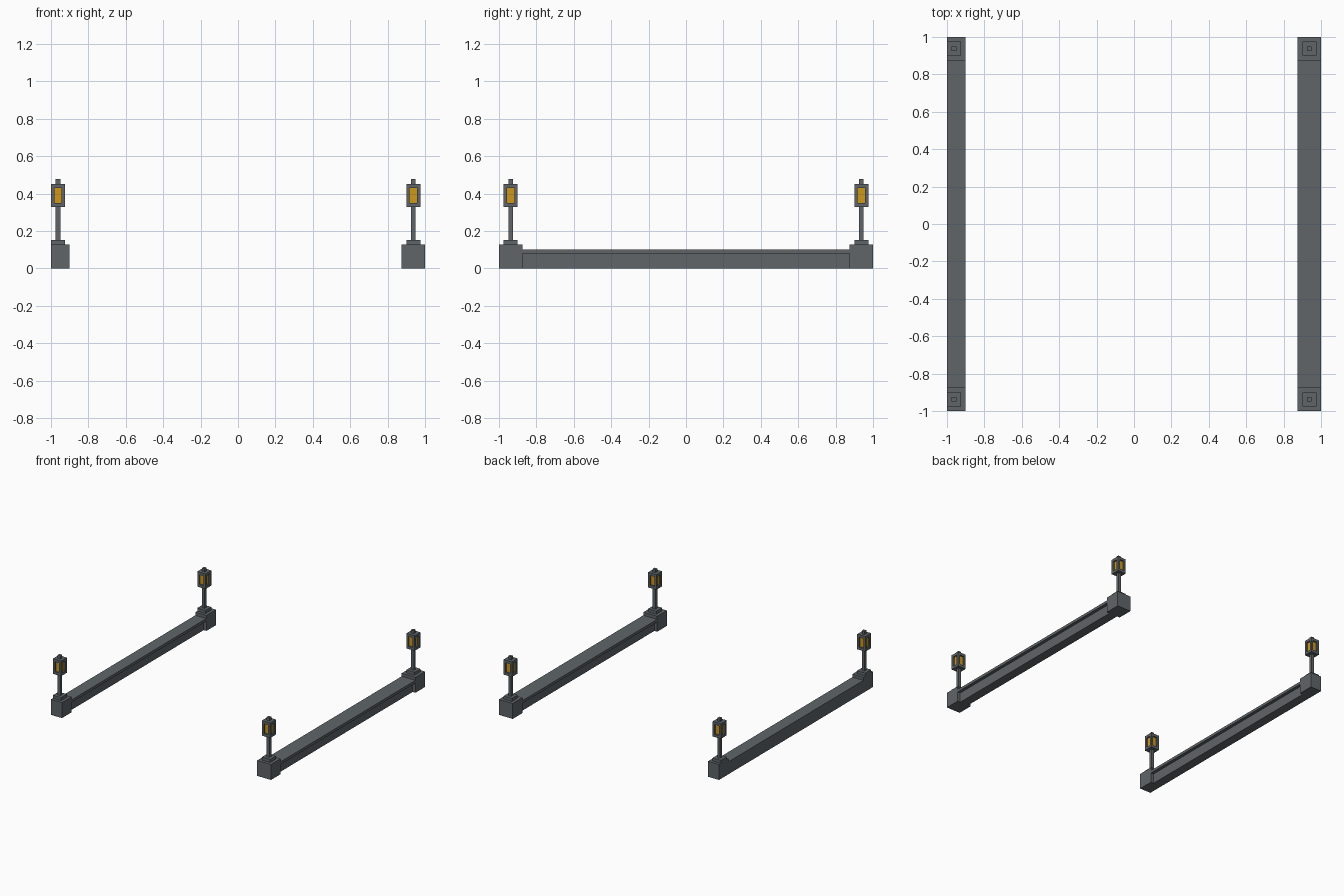
import bpy, bmesh
from mathutils import Vector

if "Cube" in bpy.data.objects:
    bpy.data.objects.remove(bpy.data.objects["Cube"])


def material(name, rgb):
    m = bpy.data.materials.new(name)
    m.diffuse_color = (*rgb, 1)
    m.use_nodes = True
    m.node_tree.nodes["Principled BSDF"].inputs["Base Color"].default_value = m.diffuse_color
    return m


stone = material("dark_grey", (0.115, 0.13, 0.14))
glow = material("amber", (0.62, 0.31, 0.012))


def box(name, x0, x1, y0, y1, z0, z1, windows=False):
    bm = bmesh.new()
    bmesh.ops.create_cube(bm, size=1)
    for v in bm.verts:
        v.co = Vector((x1 if v.co.x > 0 else x0,
                       y1 if v.co.y > 0 else y0,
                       z1 if v.co.z > 0 else z0))
    if windows:
        # recessed amber pane in each upright side
        bm.normal_update()
        sides = [f for f in bm.faces if abs(f.normal.z) < 0.5]
        for f in sides:
            n = f.normal.copy()
            bmesh.ops.inset_individual(bm, faces=[f], thickness=0.025)
            mid = (z0 + z1) / 2
            for v in f.verts:
                v.co.z = mid + (0.04 if v.co.z > mid else -0.04)
            # straight-walled recess
            r = bmesh.ops.extrude_discrete_faces(bm, faces=[f])
            pane = r["faces"][0]
            bmesh.ops.translate(bm, verts=pane.verts, vec=-n * 0.0125)
            pane.material_index = 1
            # close the recess walls
            rim = [e for e in bm.edges if len(e.link_faces) == 1]
            bmesh.ops.bridge_loops(bm, edges=rim)
        for f in bm.faces:
            if f.material_index and len({round(v.co.x, 4) for v in f.verts}) > 1 \
                    and len({round(v.co.y, 4) for v in f.verts}) > 1:
                f.material_index = 0
        bmesh.ops.recalc_face_normals(bm, faces=bm.faces)
        # only faces spanning the full pane and lying inside stay amber
        cx, cy = (x0 + x1) / 2, (y0 + y1) / 2
        for f in bm.faces:
            c = f.calc_center_median()
            d = max(abs(c.x - cx), abs(c.y - cy))
            f.material_index = int(abs(d - 0.025) < 0.002 and abs(f.normal.z) < 0.5)
    me = bpy.data.meshes.new(name)
    bm.to_mesh(me)
    bm.free()
    me.materials.append(stone)
    me.materials.append(glow)
    ob = bpy.data.objects.new(name, me)
    bpy.context.collection.objects.link(ob)
    return ob


def column(name, cx, cy, w, z0, z1, windows=False):
    return box(name, cx - w / 2, cx + w / 2, cy - w / 2, cy + w / 2, z0, z1, windows)


# side, wall x range, recessed body x range, lamp centre
walls = [("left", -1.0, -0.9, -1.0, -0.925, -0.9625),
         ("right", 0.875, 1.0, 0.9, 0.975, 0.9375)]

for side, x0, x1, b0, b1, cx in walls:
    # low wall: recessed body below an overhanging coping
    box(side + "_wall_body", b0, b1, -0.875, 0.875, 0, 0.08)
    box(side + "_wall_coping", x0, x1, -0.875, 0.875, 0.08, 0.102)
    for end, s in (("front", -1), ("back", 1)):
        n = f"{side}_{end}_"
        cy = s * 0.9375
        # end block and lamp post
        box(n + "block", x0, x1, cy - 0.0625, cy + 0.0625, 0, 0.127)
        column(n + "post_base", cx, cy, 0.075, 0.127, 0.152)
        column(n + "post", cx, cy, 0.025, 0.152, 0.328)
        column(n + "lantern", cx, cy, 0.075, 0.328, 0.452, True)
        column(n + "lantern_knob", cx, cy, 0.025, 0.452, 0.478)
